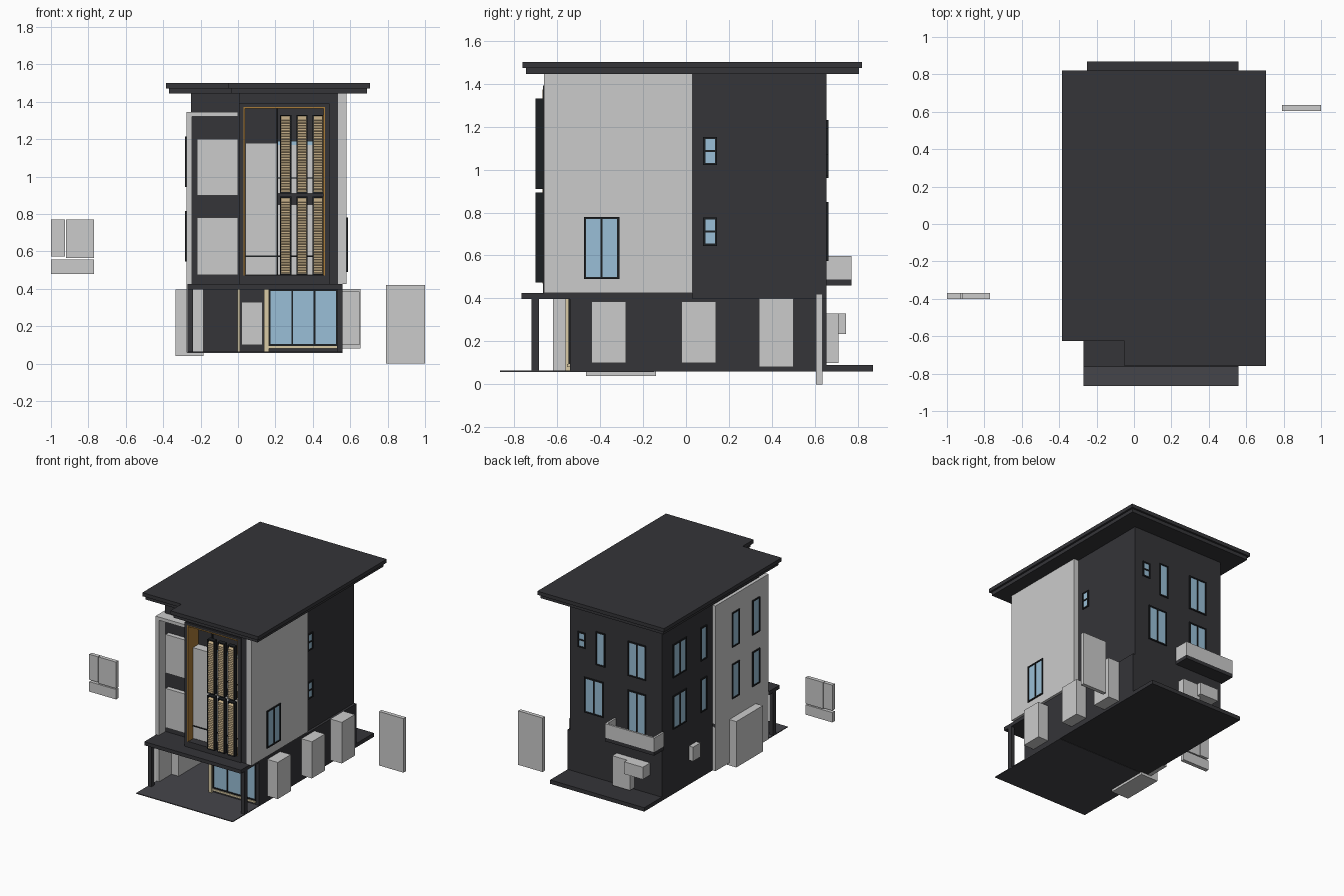
import bpy, bmesh

if "Cube" in bpy.data.objects:
    bpy.data.objects.remove(bpy.data.objects["Cube"])


def mat(name, r, g, b):
    m = bpy.data.materials.new(name)
    m.diffuse_color = (r, g, b, 1)
    m.use_nodes = True
    m.node_tree.nodes["Principled BSDF"].inputs["Base Color"].default_value = m.diffuse_color
    return m


DARK = mat("dark", .035, .035, .04)
PAVE = mat("paving", .06, .06, .068)
BLACK = mat("frame_black", .012, .014, .016)
GLASS = mat("glass", .32, .52, .68)
WOOD = mat("wood", .55, .42, .24)
ORANGE = mat("orange_wood", .4, .2, .04)
BEIGE = mat("beige", .7, .6, .38)


def finish(name, bm, m):
    bmesh.ops.recalc_face_normals(bm, faces=bm.faces)
    me = bpy.data.meshes.new(name)
    bm.to_mesh(me)
    bm.free()
    ob = bpy.data.objects.new(name, me)
    bpy.context.collection.objects.link(ob)
    if m:
        me.materials.append(m)
    return ob


def boxes(name, m, *specs):
    """Each spec is (x0, x1, y0, y1, z0, z1)."""
    bm = bmesh.new()
    for x0, x1, y0, y1, z0, z1 in specs:
        for v in bmesh.ops.create_cube(bm, size=1)["verts"]:
            v.co.x = x1 if v.co.x > 0 else x0
            v.co.y = y1 if v.co.y > 0 else y0
            v.co.z = z1 if v.co.z > 0 else z0
    return finish(name, bm, m)


def prism(bm, pts, vec):
    f = bm.faces.new([bm.verts.new(p) for p in pts])
    g = bmesh.ops.extrude_face_region(bm, geom=[f])["geom"]
    bmesh.ops.translate(bm, vec=vec, verts=[v for v in g if isinstance(v, bmesh.types.BMVert)])


def window(name, axis, sign, plane, a0, a1, z0, z1, panes=1, rows=1, t=.01):
    """Framed glass on a wall facing sign * axis."""
    def spec(u0, u1, w0, w1, d):
        p, q = sorted((plane - sign * .01, plane + sign * d))
        return (p, q, u0, u1, w0, w1) if axis == "x" else (u0, u1, p, q, w0, w1)
    bars = []
    for i in range(panes + 1):
        u = a0 + (a1 - a0 - t) * i / panes
        bars.append(spec(u, u + t, z0, z1, .008))
    for i in range(rows + 1):
        w = z0 + (z1 - z0 - t) * i / rows
        bars.append(spec(a0, a1, w, w + t, .008))
    boxes(name + "_frame", BLACK, *bars)
    boxes(name + "_glass", GLASS, spec(a0 + t / 2, a1 - t / 2, z0 + t / 2, z1 - t / 2, .003))


# Roof: two stacked slabs with a notch at the front left
for name, d, z0, z1 in (("roof_top", 0, 1.472, 1.5), ("roof_soffit", .015, 1.445, 1.472)):
    x0, x1, y0, y1 = -.385 + d, .705 - d, -.76 + d, .82 - d
    xn, yn = -.05 + d, -.625 + d
    bm = bmesh.new()
    prism(bm, [(x0, yn, z0), (xn, yn, z0), (xn, y0, z0), (x1, y0, z0), (x1, y1, z0), (x0, y1, z0)],
          (0, 0, z1 - z0))
    finish(name, bm, DARK)

# Main body, ground floor around an open carport, slabs
boxes("upper_body", DARK, (-.25, .54, -.54, .655, .40, 1.446))
boxes("ground_body", DARK, (-.25, .56, -.15, .655, .06, .40), (.15, .56, -.54, -.15, .06, .40))
boxes("porch_floor", PAVE, (-.27, .56, -.865, -.15, .058, .064))
boxes("back_terrace", DARK, (-.25, .56, .655, .87, .06, .09))
boxes("canopy_slab", DARK, (-.27, .56, -.765, .03, .397, .425))
boxes("porch_columns", DARK, (-.27, -.24, -.72, -.685, .06, .40), (.53, .56, -.72, -.685, .06, .40))

# Pale side walls and left bay cap
boxes("right_panel", None, (.535, .58, -.66, .03, .425, 1.445))
boxes("left_panel", None, (-.275, -.245, -.62, .03, .06, 1.345))
boxes("left_bay_cap", None, (-.275, .0, -.62, -.54, 1.32, 1.345))
boxes("left_bay_shutters", None, (-.22, .0, -.575, -.53, .9, 1.2), (-.22, .0, -.575, -.53, .475, .78))

# Projecting front bay with orange lining
boxes("bay_frame", DARK, (.005, .03, -.665, -.54, .425, 1.39), (.465, .49, -.665, -.54, .425, 1.39),
      (.03, .465, -.665, -.54, .425, .47), (.03, .465, -.665, -.54, 1.372, 1.39),
      (.49, .535, -.655, -.54, .425, 1.445), (.005, .49, -.655, -.54, 1.39, 1.445))
boxes("bay_lining", ORANGE, (.03, .038, -.667, -.54, .47, 1.372), (.457, .465, -.66, -.54, .47, 1.372),
      (.038, .457, -.667, -.54, 1.364, 1.372))
boxes("bay_curtain", None, (.04, .205, -.61, -.54, .475, 1.18))
boxes("bay_back_panels", None, (.21, .457, -.56, -.54, .475, .85), (.21, .457, -.56, -.54, .91, 1.17))
boxes("bay_glass", GLASS, (.21, .457, -.555, -.54, 1.17, 1.19))
boxes("bay_rails", BLACK, (.04, .457, -.616, -.608, .57, .577), (.21, .457, -.616, -.608, .99, .996),
      (.205, .213, -.616, -.608, .475, 1.364))

# Louvred screens: three columns, two storeys
bm = bmesh.new()
rims = []
for x0 in (.225, .312, .398):
    x1 = x0 + .06
    for z0, z1 in ((.475, .893), (.91, 1.33)):
        for a in (x0, x1 - .006):
            rims.append((a, a + .006, -.70, -.665, z0, z1))
        for w in (z0, z1 - .007):
            rims.append((x0, x1, -.70, -.665, w, w + .007))
        for i in range(28):
            z = z0 + .008 + i * (z1 - z0 - .04) / 27
            prism(bm, [(x0 + .006, -.70, z), (x0 + .006, -.70, z + .004),
                       (x0 + .006, -.666, z + .028), (x0 + .006, -.666, z + .024)], (.048, 0, 0))
finish("louvre_slats", bm, WOOD)
boxes("louvre_frames", BLACK, *rims)

# Ground floor shopfront and carport door
window("shopfront", "y", -1, -.54, .165, .535, .095, .397, panes=3)
boxes("shopfront_trim", BEIGE, (.14, .165, -.56, -.535, .06, .397), (.165, .535, -.555, -.535, .08, .095))
boxes("carport_door", None, (.02, .13, -.175, -.15, .1, .33))
boxes("carport_door_post", BEIGE, (-.003, .01, -.18, -.15, .064, .397))

# Windows on the right side
for z in (.645, 1.02):
    window("right_small_window", "x", 1, .54, .08, .145, z, z + .132, rows=2)
window("right_large_window", "x", 1, .58, -.475, -.31, .49, .78, panes=2)

# Windows on the left side
for z in (.565, .965):
    window("left_double_window", "x", -1, -.25, .355, .52, z, z + .26, panes=2)
    window("left_narrow_window", "x", -1, -.25, .105, .18, z, z + .26)
    for y in (-.26, -.51):
        window("left_slot_window", "x", -1, -.275, y, y + .09, z - .02, z + .25)

# Windows on the back
window("back_small_window", "y", 1, .655, .405, .47, 1.07, 1.19, rows=2)
window("back_narrow_window", "y", 1, .655, .235, .315, .97, 1.23)
window("back_double_window", "y", 1, .655, -.115, .04, .96, 1.23, panes=2)
window("back_wide_window", "y", 1, .655, .25, .415, .575, .85, panes=2)
window("back_balcony_window", "y", 1, .655, -.115, .04, .5, .85, panes=2)

# Back balcony with pale parapet
boxes("balcony_floor", DARK, (-.265, .16, .65, .77, .46, .488))
boxes("balcony_parapet", None, (-.265, .16, .755, .77, .488, .597),
      (-.265, -.25, .65, .755, .488, .597), (.145, .16, .65, .755, .488, .597))

# Pale boxes against the walls
boxes("right_wall_boxes", None, (.555, .65, -.44, -.28, .10, .385),
      (.555, .65, -.02, .14, .10, .385), (.555, .655, .34, .50, .08, .40))
boxes("back_wall_boxes", None, (-.015, .137, .65, .71, .10, .33), (-.15, .01, .65, .745, .235, .33))
boxes("left_wall_box", None, (-.335, -.185, -.465, -.14, .04, .397))
boxes("left_small_box", None, (-.285, -.245, .23, .32, .25, .36))

# Detached panels beside the house
boxes("detached_panels_left", None, (-1, -.925, -.40, -.37, .572, .77), (-.92, -.77, -.40, -.37, .565, .77),
      (-1, -.83, -.40, -.37, .48, .557), (-.828, -.77, -.40, -.37, .48, .557))
boxes("detached_panel_right", None, (.79, 1, .605, .635, 0, .42))
